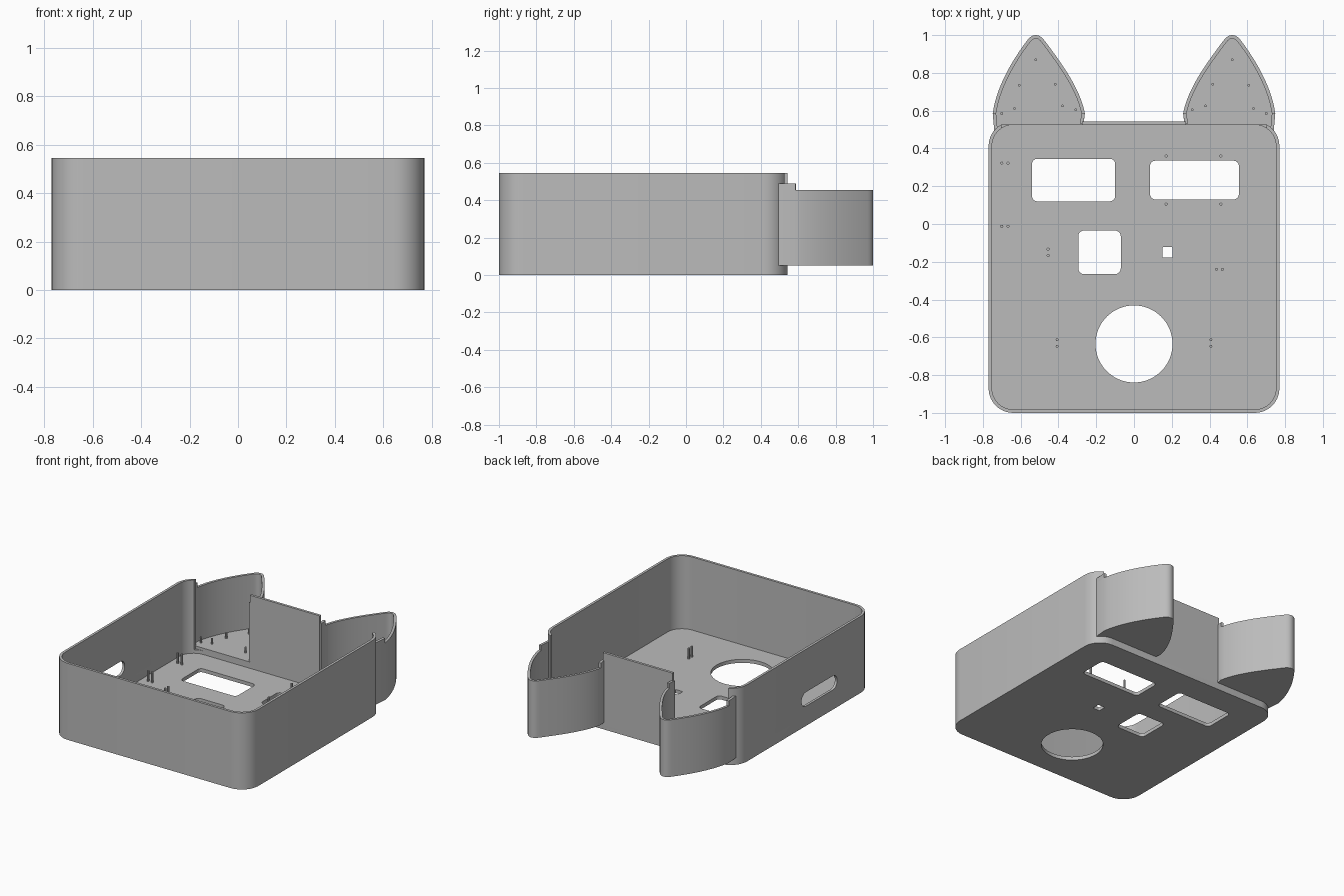
import bpy, bmesh
from math import sin, cos, pi
from mathutils import Vector
from mathutils.geometry import interpolate_bezier

cube = bpy.data.objects.get("Cube")
if cube:
    bpy.data.objects.remove(cube, do_unlink=True)

grey = bpy.data.materials.new("plain grey")
grey.use_nodes = True
grey.diffuse_color = (0.5, 0.5, 0.5, 1)
grey.node_tree.nodes["Principled BSDF"].inputs["Base Color"].default_value = (0.5, 0.5, 0.5, 1)

WALL = 0.018
FLOOR = 0.025
HEIGHT = 0.545


def rounded(x0, x1, y0, y1, r, n=8):
    """Outline of a rounded rectangle."""
    pts = []
    corners = [(x1 - r, y1 - r), (x0 + r, y1 - r), (x0 + r, y0 + r), (x1 - r, y0 + r)]
    for k, (cx, cy) in enumerate(corners):
        for i in range(n + 1):
            a = (k + i / n) * pi / 2
            pts.append((cx + r * cos(a), cy + r * sin(a)))
    return pts


def circle(cx, cy, r, n):
    return [(cx + r * cos(2 * pi * i / n), cy + r * sin(2 * pi * i / n)) for i in range(n)]


def add_prism(bm, outline, z0, z1):
    face = bm.faces.new([bm.verts.new((x, y, z0)) for x, y in outline])
    top = bmesh.ops.extrude_face_region(bm, geom=[face])["geom"]
    verts = [v for v in top if isinstance(v, bmesh.types.BMVert)]
    bmesh.ops.translate(bm, vec=(0, 0, z1 - z0), verts=verts)


def make(name, prisms):
    """One object from a list of (outline, z0, z1) prisms."""
    bm = bmesh.new()
    for outline, z0, z1 in prisms:
        add_prism(bm, outline, z0, z1)
    bmesh.ops.recalc_face_normals(bm, faces=bm.faces)
    mesh = bpy.data.meshes.new(name)
    bm.to_mesh(mesh)
    bm.free()
    mesh.materials.append(grey)
    obj = bpy.data.objects.new(name, mesh)
    bpy.context.collection.objects.link(obj)
    return obj


def activate(obj):
    bpy.ops.object.select_all(action='DESELECT')
    obj.select_set(True)
    bpy.context.view_layer.objects.active = obj


def smooth(obj):
    activate(obj)
    bpy.ops.object.shade_smooth_by_angle(angle=0.6)


def cut(obj, cutter):
    cutter.hide_render = True
    mod = obj.modifiers.new("cut", 'BOOLEAN')
    mod.operation = 'DIFFERENCE'
    mod.solver = 'EXACT'
    mod.object = cutter
    activate(obj)
    bpy.ops.object.modifier_apply(modifier=mod.name)
    bpy.data.objects.remove(cutter, do_unlink=True)


def band(path, thick):
    """Closed outline of an open path thickened towards its left side."""
    pts = [Vector(p) for p in path]
    inner = []
    for i, p in enumerate(pts):
        d = (pts[min(i + 1, len(pts) - 1)] - pts[max(i - 1, 0)]).normalized()
        inner.append(p + Vector((-d.y, d.x)) * thick)
    return [tuple(p) for p in pts + inner[::-1]]


# Open tray with rounded corners
tray = make("tray", [(rounded(-0.77, 0.77, -1, 0.543, 0.13), 0, HEIGHT)])
cut(tray, make("tray_hollow", [(rounded(-0.77 + WALL, 0.77 - WALL, -1 + WALL, 0.543 - WALL,
                                        0.13 - WALL), FLOOR, 1)]))

# Windows in the floor
windows = [
    rounded(-0.54, -0.10, 0.12, 0.345, 0.028),
    rounded(0.085, 0.555, 0.13, 0.335, 0.028),
    rounded(-0.295, -0.07, -0.265, -0.035, 0.03),
    rounded(0.15, 0.205, -0.178, -0.122, 0.006),
    circle(0, -0.635, 0.204, 64),
]
cut(tray, make("window_cutter", [(w, -0.1, 0.1) for w in windows]))

# Gaps in the back wall where the ears open into the tray
cut(tray, make("ear_gap_cutter", [(rounded(s - 0.213, s + 0.213, 0.44, 0.7, 0.001, 1), 0.05, 1)
                                  for s in (-0.488, 0.488)]))

# Rounded slot in the right side wall
slot = make("slot_cutter", [(rounded(-0.05, 0.05, -0.2, 0.2, 0.049), -0.1, 0.1)])
slot.rotation_euler = (0, pi / 2, 0)
slot.location = (-0.77, -0.4, 0.19)
cut(tray, slot)
smooth(tray)

# Ear outline: outer flank, rounded tip, inner flank
outer = [(0.748, 0.585), (0.73, 0.72), (0.65, 0.86), (0.567, 0.97)]
tip = [(0.567, 0.97), (0.54, 1.01), (0.5, 1.01), (0.473, 0.97)]
inner = [(0.473, 0.97), (0.39, 0.86), (0.285, 0.72), (0.26, 0.585)]


def bezier(p, n):
    return [tuple(v)[:2] for v in interpolate_bezier(*[Vector((x, y, 0)) for x, y in p], n)]


arch = bezier(outer, 14) + bezier(tip, 10)[1:-1] + bezier(inner, 14)
outer_root, inner_root = (0.74, 0.495), (0.268, 0.53)
ear_path = [outer_root] + arch + [inner_root]

# Spots for the small ear pegs
ear_spots = [(0.52, 0.87), (0.607, 0.735), (0.417, 0.74), (0.633, 0.612),
             (0.378, 0.625), (0.70, 0.585), (0.308, 0.605)]

for side, s in (("left", 1), ("right", -1)):
    def flip(pts):
        return [(s * x, y) for x, y in pts]
    # Wall with taller tabs beside the tray
    smooth(make(side + "_ear_wall", [(flip(band(ear_path, WALL)), 0.05, 0.455)]))
    make(side + "_ear_tabs", [
        (flip(band([outer_root, arch[0]], WALL)), 0.455, 0.49),
        (flip(band([arch[-1], inner_root], WALL)), 0.455, 0.49)])
    floor_edge = [(0.738, 0.5)] + arch + [(0.268, 0.525), (0.70, 0.525)]
    make(side + "_ear_floor", [(flip(floor_edge), 0.05, 0.07)])
    smooth(make(side + "_ear_pegs", [(flip(circle(x, y, 0.007, 10)), 0.065, 0.11)
                                     for x, y in ear_spots]))

# Mounting pegs on the tray floor
peg_spots = [(x, y) for x in (-0.70, -0.667) for y in (0.322, -0.012)]
peg_spots += [(x, y) for x in (0.17, 0.46) for y in (0.36, 0.105)]
peg_spots += [(x, y) for x in (-0.407, 0.407) for y in (-0.613, -0.647)]
peg_spots += [(-0.455, -0.133), (-0.455, -0.167), (0.437, -0.24), (0.468, -0.24)]
smooth(make("tray_pegs", [(circle(x, y, 0.008, 10), FLOOR - 0.005, 0.1) for x, y in peg_spots]))
